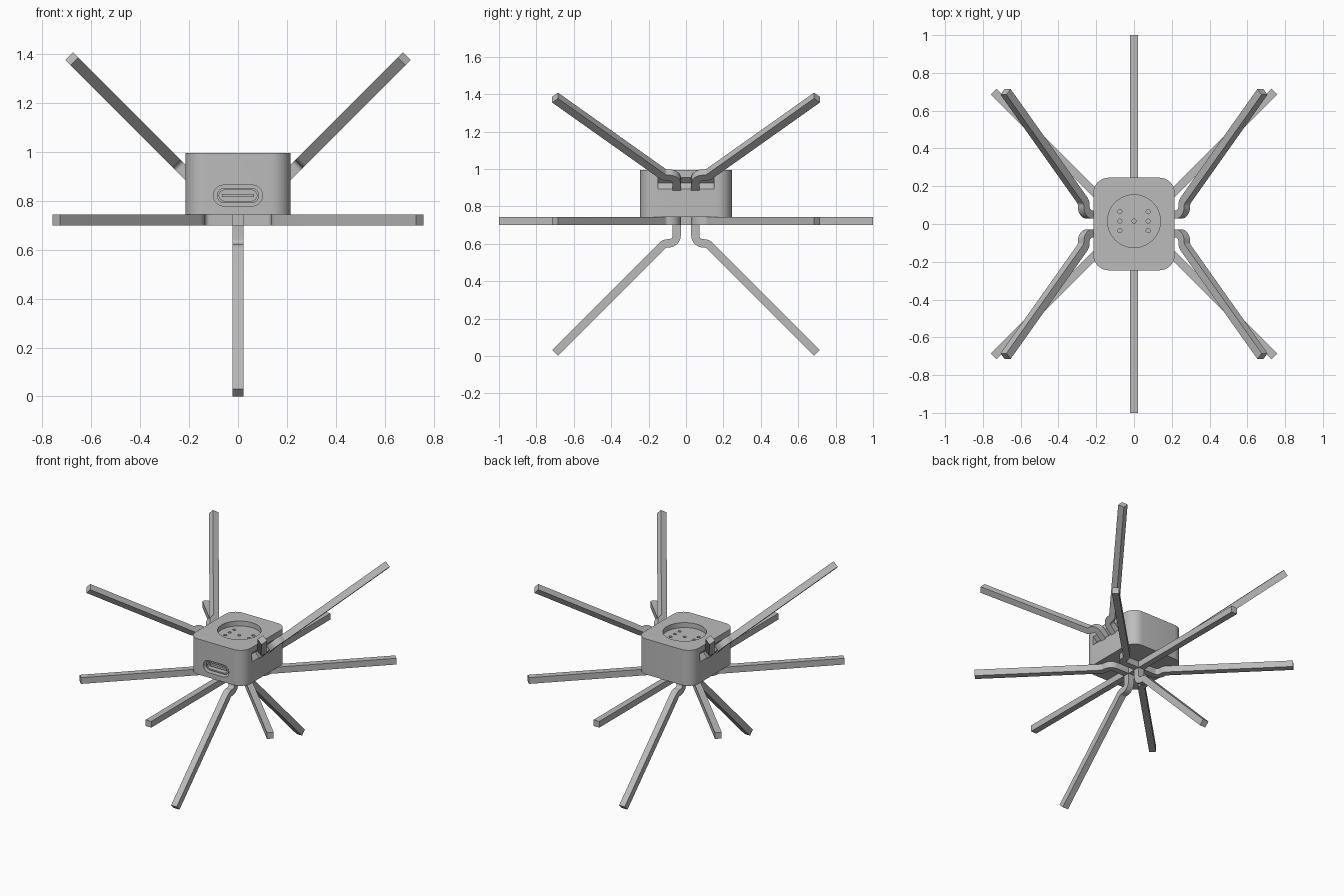
import bpy
import bmesh
import math
from mathutils import Matrix, Vector

cube = bpy.data.objects.get("Cube")
if cube:
    bpy.data.objects.remove(cube)

grey = bpy.data.materials.new("plain grey")
grey.use_nodes = True
grey.diffuse_color = (0.5, 0.5, 0.5, 1)
grey.node_tree.nodes["Principled BSDF"].inputs["Base Color"].default_value = (0.5, 0.5, 0.5, 1)

BAR = 0.044        # square section of every arm
MID = 0.722        # height of the flat arms
TOP = 0.995        # top of the housing


def finish(name, bm, matrix=Matrix()):
    bmesh.ops.recalc_face_normals(bm, faces=bm.faces)
    mesh = bpy.data.meshes.new(name)
    bm.to_mesh(mesh)
    bm.free()
    mesh.transform(matrix)
    if matrix.determinant() < 0:
        mesh.flip_normals()
    mesh.materials.append(grey)
    obj = bpy.data.objects.new(name, mesh)
    bpy.context.collection.objects.link(obj)
    return obj


def smooth(obj):
    bpy.ops.object.select_all(action='DESELECT')
    obj.select_set(True)
    bpy.context.view_layer.objects.active = obj
    bpy.ops.object.shade_smooth_by_angle(angle=math.radians(30))


def rounded_prism(name, w, h, r, depth, matrix, steps=8):
    """Rounded rectangle in local xy, extruded from z = 0 to depth."""
    bm = bmesh.new()
    ring = []
    for i, (sx, sy) in enumerate([(1, 1), (-1, 1), (-1, -1), (1, -1)]):
        for k in range(steps + 1):
            a = (i + k / steps) * math.pi / 2
            ring.append(bm.verts.new((sx * (w / 2 - r) + r * math.cos(a),
                                      sy * (h / 2 - r) + r * math.sin(a), 0)))
    face = bm.faces.new(ring)
    out = bmesh.ops.extrude_face_region(bm, geom=[face])
    bmesh.ops.translate(bm, vec=(0, 0, depth),
                        verts=[v for v in out["geom"] if isinstance(v, bmesh.types.BMVert)])
    bmesh.ops.remove_doubles(bm, verts=bm.verts, dist=1e-5)
    return finish(name, bm, matrix)


def box(name, size, matrix):
    bm = bmesh.new()
    bmesh.ops.create_cube(bm, size=1)
    bmesh.ops.scale(bm, vec=size, verts=bm.verts)
    return finish(name, bm, matrix)


def cut(target, cutter):
    cutter.hide_render = True
    mod = target.modifiers.new("cut", 'BOOLEAN')
    mod.operation = 'DIFFERENCE'
    mod.solver = 'EXACT'
    mod.object = cutter
    bpy.context.view_layer.objects.active = target
    bpy.ops.object.modifier_apply(modifier=mod.name)
    bpy.data.objects.remove(cutter)


def fillet(points, radius, steps=8):
    """Round the inner corners of a 2D path."""
    path = [points[0]]
    for a, b, c in zip(points, points[1:], points[2:]):
        u, v = (a - b).normalized(), (c - b).normalized()
        half = u.angle(v) / 2
        centre = b + (u + v).normalized() * radius / math.sin(half)
        reach = radius / math.tan(half)
        start, end = b + u * reach - centre, b + v * reach - centre
        turn = start.angle_signed(end)
        for k in range(steps + 1):
            path.append(centre + Matrix.Rotation(-turn * k / steps, 2) @ start)
    return path + [points[-1]]


def bent_arm(name, start, matrix):
    """Square bar: stem along local x, S bend, then a long diagonal."""
    pts = [(start, 0.05), (0.12, 0.05), (0.12, 0.115), (0.706, 0.70)]
    path = fillet([Vector(p) for p in pts], 0.042)
    bm = bmesh.new()
    rings = []
    for i, p in enumerate(path):
        d0 = (p - path[i - 1]).normalized() if i else (path[1] - p).normalized()
        d1 = (path[i + 1] - p).normalized() if i < len(path) - 1 else d0
        d = (d0 + d1).normalized()
        n = Vector((-d.y, d.x)) * BAR / 2
        rings.append([bm.verts.new((p.x + s * n.x, p.y + s * n.y, z * BAR / 2))
                      for s, z in [(1, 1), (-1, 1), (-1, -1), (1, -1)]])
    for a, b in zip(rings, rings[1:]):
        for k in range(4):
            bm.faces.new((a[k], a[k - 1], b[k - 1], b[k]))
    bm.faces.new(rings[0])
    bm.faces.new(rings[-1])
    smooth(finish(name, bm, matrix))


def at(x, y, z):
    return Matrix.Translation((x, y, z))


TILT = Matrix.Rotation(math.radians(-45), 4, 'Y')
FRONT = Matrix.Rotation(math.radians(90), 4, 'X')    # local z points to -y
DOWN = Matrix.Rotation(math.radians(90), 4, 'Y')     # local x points to -z

# Housing with a round recess on top
housing = rounded_prism("housing", 0.43, 0.49, 0.08, TOP - 0.744, at(0, 0, 0.744))
cut(housing, rounded_prism("recess", 0.28, 0.28, 0.14, 0.1, at(0, 0.015, TOP - 0.035), 12))

# Small holes in the recess floor
holes = [(x, y) for x in (-0.075, 0.075) for y in (-0.05, 0, 0.05)] + [(0, 0)]
for x, y in holes:
    cut(housing, rounded_prism("hole", 0.022, 0.022, 0.011, 0.08,
                               at(x, y + 0.015, TOP - 0.055), 4))

# Tilted side notches that hold the upper arms
for s in (1, -1):
    side = Matrix.Scale(s, 4, (1, 0, 0))
    cut(housing, box("notch", (0.1, 0.3, 0.045),
                     side @ at(0.2, 0, 0.908) @ TILT @ at(0.05, 0, 0)))

# Front port: opening, shell and tongue
cut(housing, rounded_prism("port_opening", 0.20, 0.085, 0.042, 0.12, at(0, -0.17, 0.822) @ FRONT))
shell = rounded_prism("port_shell", 0.174, 0.062, 0.031, 0.065, at(0, -0.165, 0.822) @ FRONT)
cut(shell, rounded_prism("shell_hollow", 0.154, 0.044, 0.022, 0.1, at(0, -0.175, 0.822) @ FRONT))
smooth(shell)
smooth(housing)
box("port_tongue", (0.13, 0.06, 0.014), at(0, -0.19, 0.822))

# Straight bar running front to back under the housing
box("long_bar", (BAR, 2, BAR), at(0, 0, MID))

# Bent arms: four flat, four raised, two pointing down
for sy, end in ((-1, "front"), (1, "back")):
    flip_y = Matrix.Scale(sy, 4, (0, 1, 0))
    for sx, hand in ((1, "left"), (-1, "right")):
        flip = Matrix.Scale(sx, 4, (1, 0, 0)) @ flip_y
        bent_arm(f"flat_arm_{end}_{hand}", -0.03, flip @ at(0.037, 0, MID))
        bent_arm(f"raised_arm_{end}_{hand}", 0.025, flip @ at(0.181, 0, 0.882) @ TILT)
    bent_arm(f"lower_arm_{end}", 0, flip_y @ at(0, 0, MID) @ DOWN)
